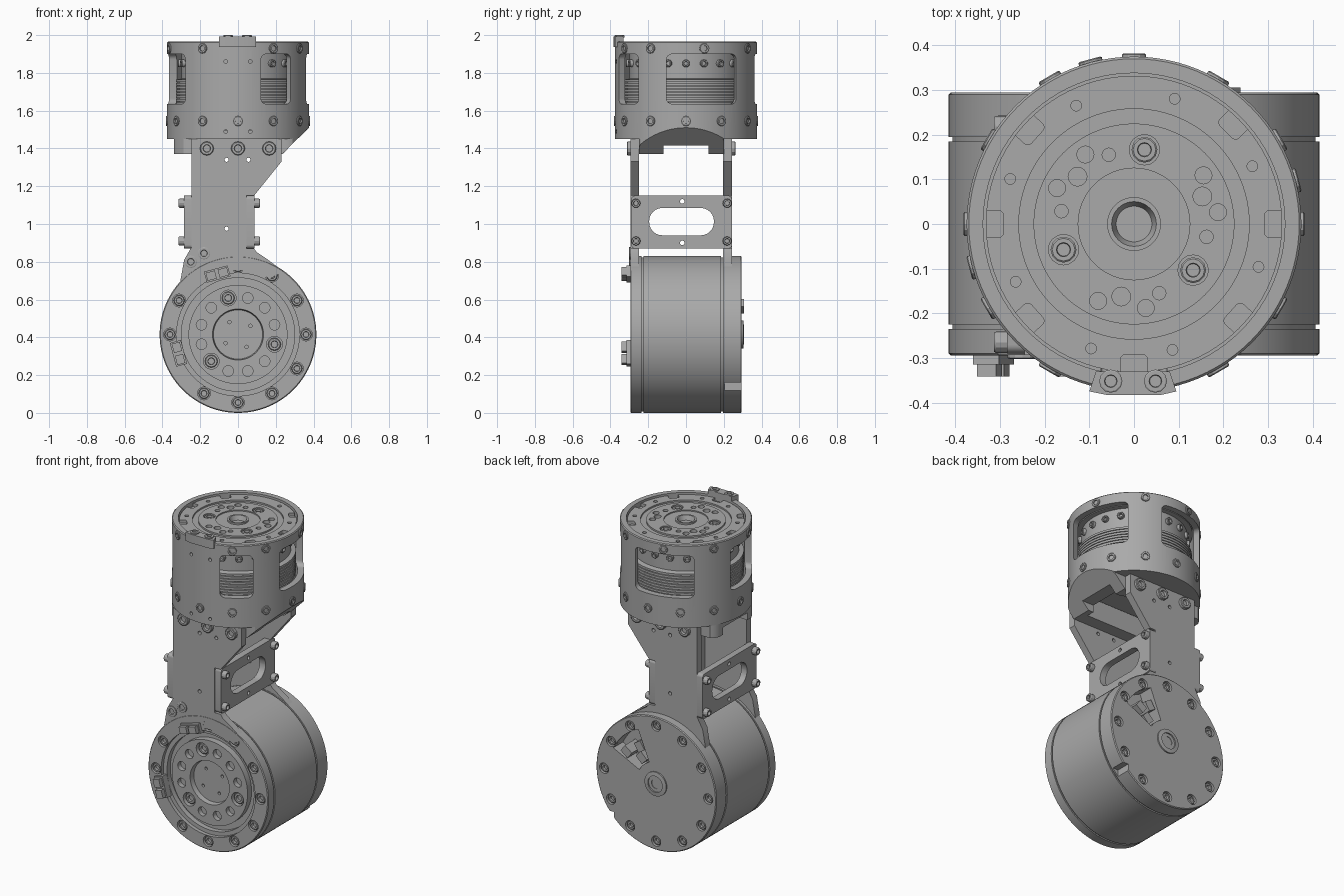
import bpy, bmesh
from math import sin, cos, pi, radians
from mathutils import Matrix

if "Cube" in bpy.data.objects:
    bpy.data.objects.remove(bpy.data.objects["Cube"])

metal = bpy.data.materials.new("brushed_grey")
metal.use_nodes = True
GREY = (0.4, 0.4, 0.4, 1)
metal.diffuse_color = GREY
metal.node_tree.nodes["Principled BSDF"].inputs["Base Color"].default_value = GREY
parts = []
HUB = (0, 0, 0.415)          # centre of the lower drum
TOP = Matrix()


def frame(az, origin=(0, 0, 0)):
    """Local x runs sideways, y up and z outward along azimuth az."""
    a = radians(az)
    m = Matrix(((-sin(a), 0, cos(a), 0), (cos(a), 0, sin(a), 0), (0, 1, 0, 0), (0, 0, 0, 1)))
    return Matrix.Translation(origin) @ m


FRONT, BACK, SIDE = frame(-90), frame(90), frame(0)


def finish(name, bm, m):
    bmesh.ops.remove_doubles(bm, verts=bm.verts, dist=1e-5)
    bmesh.ops.recalc_face_normals(bm, faces=bm.faces)
    bm.transform(m)
    me = bpy.data.meshes.new(name)
    bm.to_mesh(me)
    bm.free()
    me.materials.append(metal)
    ob = bpy.data.objects.new(name, me)
    bpy.context.collection.objects.link(ob)
    parts.append(ob)
    return ob


def lathe(name, profile, m=TOP, n=96):
    bm = bmesh.new()
    vs = [bm.verts.new((r, 0, w)) for r, w in profile]
    es = [bm.edges.new(p) for p in zip(vs, vs[1:])]
    bmesh.ops.spin(bm, geom=vs + es, axis=(0, 0, 1), cent=(0, 0, 0), angle=2 * pi, steps=n)
    return finish(name, bm, m)


def prism(name, pts, w0, w1, m=TOP):
    bm = bmesh.new()
    face = bm.faces.new([bm.verts.new((u, v, w0)) for u, v in pts])
    ext = bmesh.ops.extrude_face_region(bm, geom=[face])["geom"]
    bmesh.ops.translate(bm, vec=(0, 0, w1 - w0), verts=[g for g in ext if isinstance(g, bmesh.types.BMVert)])
    return finish(name, bm, m)


def rect(u0, u1, v0, v1, r=0.0):
    if not r:
        return [(u0, v0), (u1, v0), (u1, v1), (u0, v1)]
    centres = [(u1 - r, v1 - r), (u0 + r, v1 - r), (u0 + r, v0 + r), (u1 - r, v0 + r)]
    return [(cu + r * cos(pi / 2 * (q + k / 6)), cv + r * sin(pi / 2 * (q + k / 6)))
            for q, (cu, cv) in enumerate(centres) for k in range(7)]


def polar(r, deg):
    return r * cos(radians(deg)), r * sin(radians(deg))


def drills(spots, m, w0, w1):
    """One cutter holding a cylinder for every (u, v, radius)."""
    bm = bmesh.new()
    for u, v, r in spots:
        bmesh.ops.create_cone(bm, cap_ends=True, segments=16, radius1=r, radius2=r, depth=w1 - w0,
                              matrix=Matrix.Translation((u, v, (w0 + w1) / 2)))
    return finish("drill_cutter", bm, m)


def cut(ob, *cutters):
    for c in cutters:
        c.hide_render = True
        mod = ob.modifiers.new("cut", "BOOLEAN")
        mod.object, mod.solver = c, "EXACT"
    bpy.context.view_layer.update()
    dg = bpy.context.evaluated_depsgraph_get()
    me = bpy.data.meshes.new_from_object(ob.evaluated_get(dg))
    ob.modifiers.clear()
    ob.data = me
    for c in cutters:
        parts.remove(c)
        bpy.data.objects.remove(c)


screw_master = lathe("screw", [(0, .3), (.5, .3), (.55, 1), (.88, 1), (1, .85), (1, 0), (0, 0)], n=12)
screw_mesh = screw_master.data
parts.remove(screw_master)
bpy.data.objects.remove(screw_master)


def screw(name, m, u, v, w, r=0.03, h=0.02):
    ob = bpy.data.objects.new(name, screw_mesh)
    ob.matrix_world = m @ Matrix.Translation((u, v, w)) @ Matrix.Diagonal((r, r, h, 1))
    bpy.context.collection.objects.link(ob)
    parts.append(ob)


# Lower drum, with a stepped recess in its front face
half = [(0, .25), (.13, .25), (.135, .28), (.262, .28), (.262, .24), (.3, .24), (.3, .272), (.325, .272),
        (.325, .295), (.41, .295), (.415, .29), (.415, .235), (.407, .235), (.407, .225), (.415, .225),
        (.415, -.185), (.407, -.185), (.407, -.195), (.415, -.195), (.415, -.29), (.41, -.295), (0, -.295)]
drum_front, drum_back = frame(-90, HUB), frame(90, HUB)
drum = lathe("lower_drum", half, drum_front)
rim = [polar(.36, 30 * k) for k in range(12)]
front_rim = [p for k, p in enumerate(rim) if k not in (4, 7)]
face_holes = [(*polar(.2, 15 + 30 * k), .028) for k in range(12) if k % 4 != 3]
big_holes = [polar(.2, 105 + 120 * k) for k in range(3)]
sector = [polar(.33, 112 + 6 * k) for k in range(8)] + [polar(.13, 154 - 14 * k) for k in range(4)]
cut(drum,
    drills([(u, v, .034) for u, v in front_rim], drum_front, .27, .32),
    drills(face_holes + [(u, v, .042) for u, v in big_holes], drum_front, .25, .32),
    drills([(*polar(.08, 35 + 90 * k), .009) for k in range(4)], drum_front, .235, .3),
    drills([(u, v, .032) for u, v in rim], drum_back, .27, .32),
    prism("sector_cutter", sector, .2, .32, drum_back),
    prism("rim_notch", rect(-.45, -.29, -.315, -.255), .205, .32, drum_back))
for u, v in front_rim:
    screw("front_rim_screw", drum_front, u, v, .268, .029)
for u, v in rim:
    screw("back_rim_screw", drum_back, u, v, .268, .027)
for u, v in big_holes:
    screw("face_screw", drum_front, u, v, .248, .034)
lathe("back_hub", [(.03, .29), (.03, .298), (.05, .298), (.05, .306), (.075, .303), (.075, .29)], drum_back, 32)
for k, (r, a) in enumerate([(.17, 135), (.23, 122), (.25, 143)]):
    prism("back_connector", rect(-.03, .03, -.025, .025), .19, .27 + .018 * k,
          drum_back @ Matrix.Translation((*polar(r, a), 0)) @ Matrix.Rotation(radians(a), 4, 'Z'))

# Cable connectors on the front rim
for u, v, tilt, length in ((-.315, -.1, 105, .13), (-.11, .32, 15, .13)):
    m = drum_front @ Matrix.Translation((u, v, 0)) @ Matrix.Rotation(radians(tilt), 4, 'Z')
    prism("connector_block", rect(-length / 2, length / 2, -.03, .03), .26, .315, m)
    for s in (-.033, .033):
        prism("connector_pin", rect(s - .025, s + .025, -.022, .022), .3, .342, m)

# Front and back arms
arm = [(.23, 1.45), (-.245, 1.45), (-.245, .88), (-.285, .81), (-.305, .70)]
arm += [(u, v + HUB[2]) for u, v in (polar(.34, 130 - 10 * k) for k in range(8))]
arm += [(.24, .75), (.16, .81), (.10, .85), (.085, .87), (.045, .87), (.045, 1.15), (.085, 1.15), (.23, 1.33)]
small = [(-.06, 1.34, .011), (.055, 1.34, .011), (-.06, .975, .011)]
for name, y0, y1 in (("front_arm", -.294, -.25), ("back_arm", .197, .243)):
    plate = prism(name, arm, -y1, -y0, FRONT)
    cut(plate, drills(small, FRONT, -.4, .4))
for x in (-.165, 0, .165):
    screw("front_arm_screw", FRONT, x, 1.40, .29, .037, .022)
    screw("back_arm_screw", BACK, -x, 1.40, .24, .037, .022)
for x, z in ((-.25, .80), (-.18, .845)):
    screw("arm_corner_screw", FRONT, x, z, .29, .033, .012)

# Slotted cross plates joining the arms
for name, x0, x1, az in (("left_cross_plate", .045, .087, 0), ("right_cross_plate", -.285, -.245, 180)):
    plate = prism(name, rect(-.29, .243, .87, 1.15, .02), x0, x1, SIDE)
    cut(plate, prism("slot_cutter", rect(-.195, .148, .94, 1.085, .07), x0 - .1, x1 + .1, SIDE),
        drills([(-.02, .9, .012), (-.02, 1.12, .012)], SIDE, x0 - .1, x1 + .1))
    outer = x1 if az == 0 else -x0
    for y in (-.265, .218):
        for z in (.91, 1.11):
            screw("plate_screw", frame(az), y if az == 0 else -y, z, outer - .005, .024, .034)

# Upper housing: a ring with windows and a slanted lower corner
housing = lathe("upper_housing", [(0, 1.45), (.375, 1.45), (.375, 1.96), (.37, 1.965), (.338, 1.965),
                                  (.338, 1.495), (0, 1.495)])
slant = [(.42, 1.555), (.19, 1.325), (.42, 1.3)]
windows = []
for a, b in ((-71, -42), (-16, 45), (75, 132), (167, 222)):
    w = .375 * sin(radians(b - a) / 2)
    windows.append(prism("window_cutter", rect(-w, w, 1.635, 1.90, .03), .15, .5, frame((a + b) / 2)))
cut(housing, prism("slant_cutter", slant, -.5, .5, FRONT),
    prism("belly_cutter", rect(-.28, .2, -.17, .13), 1.3, 1.52),
    drills([(s * .065, z, .01) for s in (-1, 1) for z in (1.49, 1.86)], FRONT, .3, .5), *windows)

# Skirt below the housing where the arms bolt on
circle = [polar(.375, 5 * k) for k in range(72)]
skirt = prism("arm_mount", [(max(x, -.34), min(max(y, -.25), .2)) for x, y in circle], 1.37, 1.452)
cut(skirt, prism("slant_cutter", slant, -.5, .5, FRONT),
    prism("arch_cutter", rect(-.12, .12, 1.3, 1.415), -.5, .5, SIDE),
    prism("belly_cutter", rect(-.28, .2, -.17, .13), 1.3, 1.52))

# Radial screws around the housing
for k in range(12):
    screw("lower_housing_screw", frame(30 * k), 0, 1.545, .366, .027, .016)
for a in (-120, -60, -30, 15, 60, 105, 150, 195):
    screw("upper_housing_screw", frame(a), 0, 1.93, .366, .027, .016)

# Inner motor with cooling fins and stepped top face
core = [(0, 1.5), (.325, 1.5), (.325, 1.625)]
for k in range(8):
    z = 1.628 + .017 * k
    core += [(.312, z), (.312, z + .004), (.328, z + .004), (.328, z + .017)]
core += [(.30, 1.77), (.30, 1.9), (.332, 1.9), (.332, 1.955), (.258, 1.955), (.258, 1.945), (.225, 1.945),
         (.225, 1.955), (.125, 1.955), (.125, 1.948), (.06, 1.948), (.06, 1.958), (.05, 1.958), (.04, 1.93), (0, 1.93)]
motor = lathe("inner_motor", core)
top_big = [polar(.168, a) for a in (82, 200, 322)]
top_small = [(*polar(.19, a), .019) for a in (8, 35, 125, 155, 245, 278)]
top_small += [(*polar(.165, a), .021) for a in (22, 140, 260)] + [(*polar(.165, a), .015) for a in (110, 170, 290, 350)]
top_outer = [(*polar(.295, a), .012) for a in (26, 72, 116, 160, 206, 251, 287, 341)]
notch = [prism("notch_cutter", rect(.292, .36, -.03, .03, .012), 1.935, 1.99, Matrix.Rotation(radians(a), 4, 'Z'))
         for a in (0, 45, 138, 180, 222, 270, 318)]
cut(motor, drills(top_small + top_outer + [(u, v, .034) for u, v in top_big], TOP, 1.935, 1.99), *notch)
for u, v in top_big:
    screw("top_face_screw", TOP, u, v, 1.934, .029, .018)
for a in range(0, 360, 18):
    screw("motor_side_screw", frame(a), 0, 1.85, .298, .02, .02)

# Raised tab on the front rim
prism("rim_tab", [(-.1, -.375), (-.06, -.383), (.06, -.383), (.095, -.375), (.08, -.33), (-.085, -.33)], 1.937, 1.992)
for x in (-.052, .048):
    screw("tab_screw", TOP, x, -.352, 1.988, .026, .012)

# Smooth curved walls while keeping machined edges crisp
bpy.ops.object.select_all(action='DESELECT')
for ob in parts:
    ob.select_set(True)
bpy.context.view_layer.objects.active = parts[0]
bpy.ops.object.shade_smooth_by_angle(angle=radians(30))
